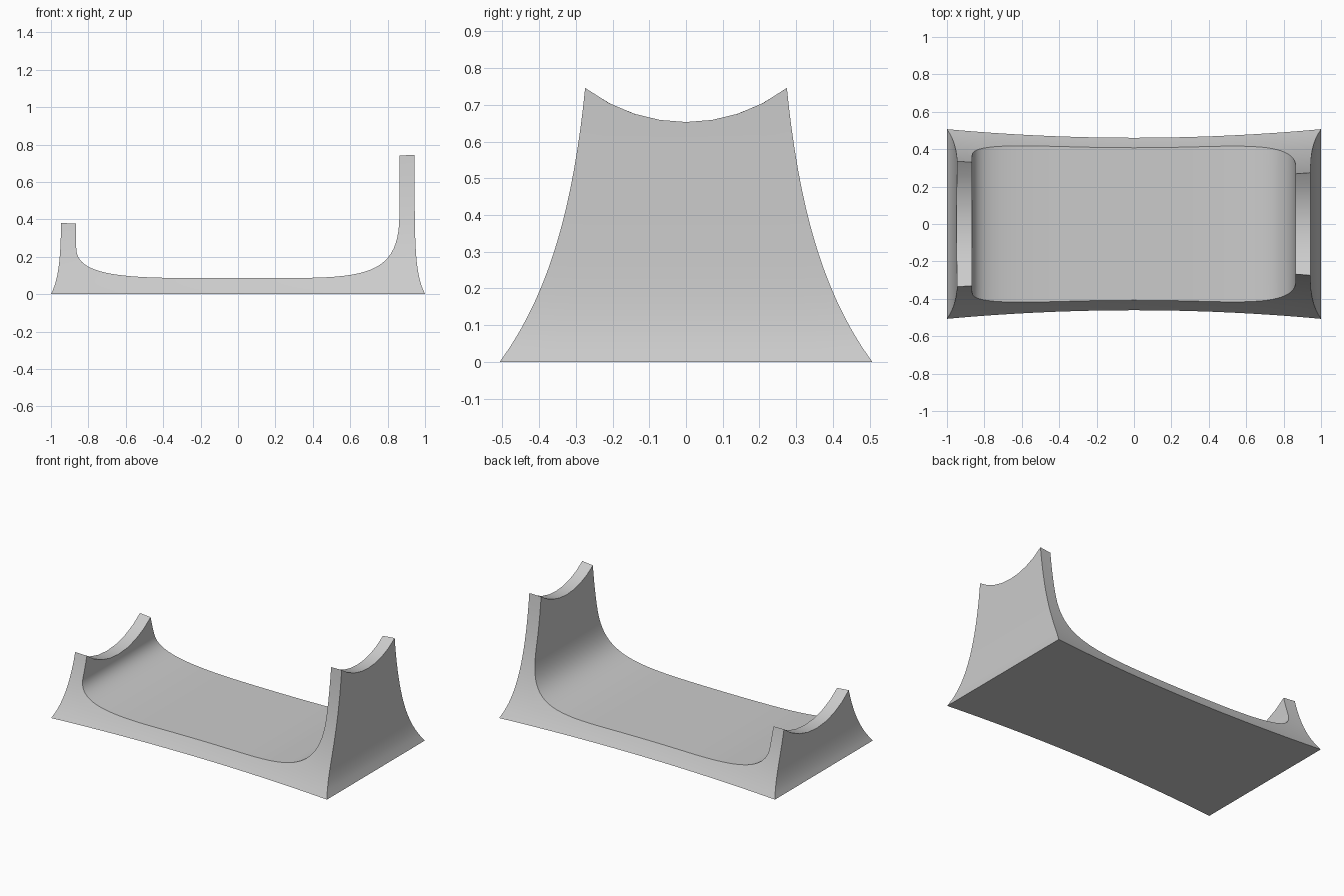
import bpy, bmesh
from math import exp, sqrt
from mathutils import Vector
from mathutils.geometry import interpolate_bezier

if "Cube" in bpy.data.objects:
    bpy.data.objects.remove(bpy.data.objects["Cube"])

ACROSS, DEPTH, POST, BEND = 4, 8, 6, 20


def outer_x(z):
    # End walls flare out towards the base
    return 0.944 + 0.056 * exp(-z / 0.11)


def half_width(x, z):
    # Sides flare towards the base and bow inwards at mid-length
    return 0.24 + 0.267 * exp(-z / 0.39) - 0.046 * (1 - x * x)


def saddle_z(x, t, edge_y, edge_z, radius):
    # Height of the scooped cradle top at depth fraction t
    centre = edge_z + sqrt(radius ** 2 - edge_y ** 2)
    z = edge_z
    for _ in range(8):
        y = t * half_width(x, z)
        z = centre - sqrt(radius ** 2 - y * y)
    return z


def end_stations(sign, bezier, cradle):
    """Functions (t) -> inner and outer (x, z), from cradle top to the floor."""
    pts = [Vector((p[0], p[1], 0)) for p in bezier]
    curve = interpolate_bezier(*pts, BEND + 1)
    z0, xi = bezier[0][1], bezier[0][0]
    stations = []
    # Upright post
    for n in range(POST):
        q = 1 - n / POST

        def post(t, q=q):
            zi = z0 + (saddle_z(xi, t, *cradle) - z0) * q
            zo = z0 + (saddle_z(0.944, t, *cradle) - z0) * q
            return (sign * xi, zi), (sign * outer_x(zo), zo)
        stations.append(post)
    # Curved transition to the floor
    for n, p in enumerate(curve):
        u = 2 * n / BEND
        if u <= 1:
            z = z0 * (1 - u)
            out = (outer_x(z), z)
        else:
            out = (1 + (p.x - 1) * (u - 1) if n < BEND else p.x, 0)
        stations.append(lambda t, p=p, o=out: ((sign * p.x, p.y), (sign * o[0], o[1])))
    return stations


left = end_stations(-1, [(0.865, 0.25), (0.865, 0.13), (0.72, 0.087), (0.3, 0.087)],
                    (0.34, 0.385, 0.53))
right = end_stations(1, [(0.863, 0.42), (0.86, 0.13), (0.72, 0.087), (0.3, 0.087)],
                     (0.28, 0.75, 0.4526))
floor = [lambda t, x=x: ((x, 0.087), (x, 0)) for x in (-0.2, -0.1, 0, 0.1, 0.2)]
stations = left + floor + right[::-1]

bm = bmesh.new()
verts = {}
I = len(stations) - 1


def vert(i, j, k):
    if (i, j, k) not in verts:
        t = 2 * k / DEPTH - 1
        a, b = stations[i](t)
        s = j / ACROSS
        x = a[0] + (b[0] - a[0]) * s
        z = a[1] + (b[1] - a[1]) * s
        verts[i, j, k] = bm.verts.new((x, t * half_width(x, z), z))
    return verts[i, j, k]


def face(*ids):
    bm.faces.new([vert(*c) for c in ids])


# Inner channel and outer shell
for j in (0, ACROSS):
    for i in range(I):
        for k in range(DEPTH):
            face((i, j, k), (i + 1, j, k), (i + 1, j, k + 1), (i, j, k + 1))
# Front and back sides
for k in (0, DEPTH):
    for i in range(I):
        for j in range(ACROSS):
            face((i, j, k), (i + 1, j, k), (i + 1, j + 1, k), (i, j + 1, k))
# Scooped tops
for i in (0, I):
    for j in range(ACROSS):
        for k in range(DEPTH):
            face((i, j, k), (i, j + 1, k), (i, j + 1, k + 1), (i, j, k + 1))
bmesh.ops.recalc_face_normals(bm, faces=bm.faces)

mesh = bpy.data.meshes.new("cradle_stand")
bm.to_mesh(mesh)
bm.free()
stand = bpy.data.objects.new("cradle_stand", mesh)
bpy.context.collection.objects.link(stand)
bpy.context.view_layer.objects.active = stand
stand.select_set(True)
bpy.ops.object.shade_smooth_by_angle(angle=0.52)
